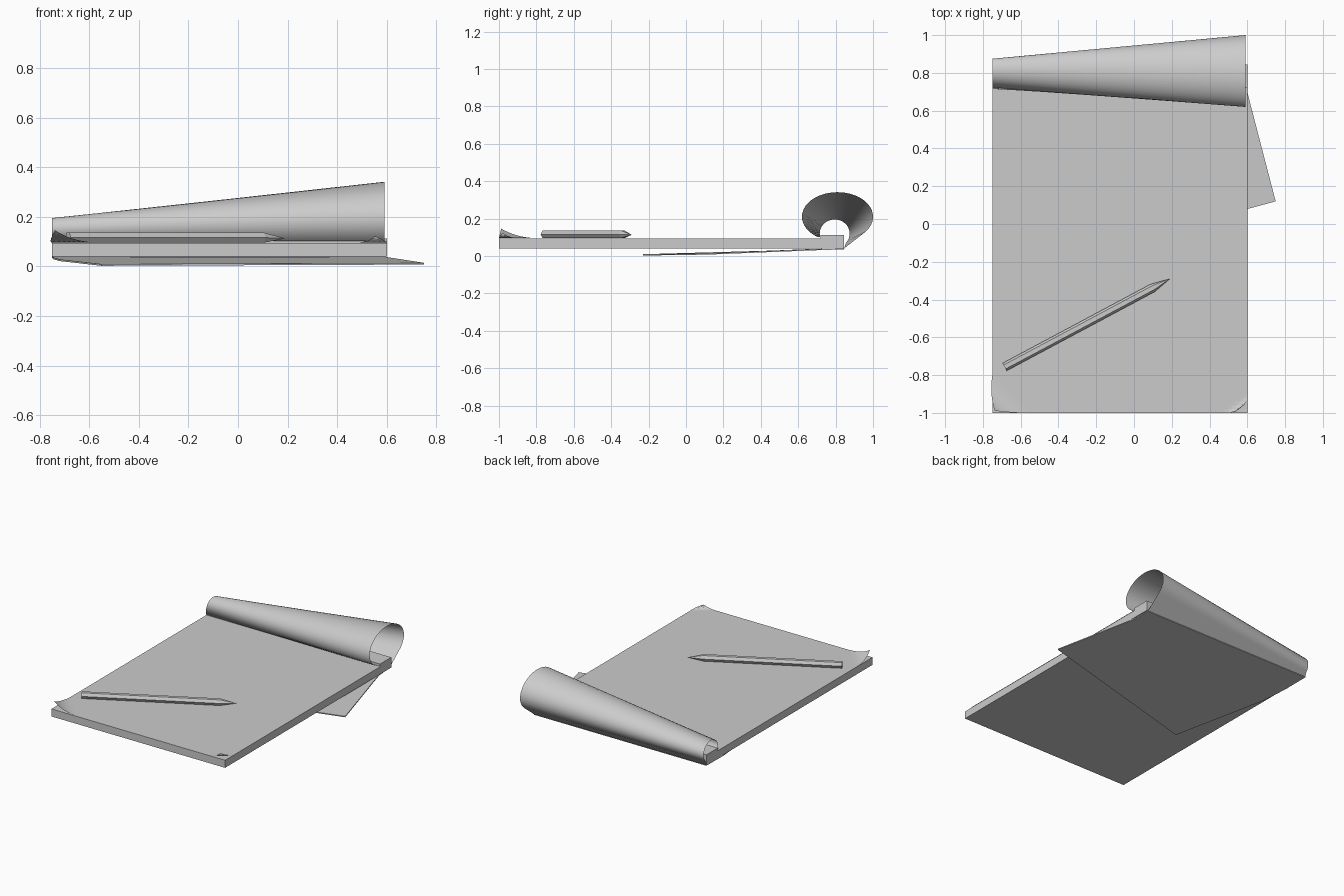
import bpy, math
from mathutils import Vector

cube = bpy.data.objects.get("Cube")
if cube:
    bpy.data.objects.remove(cube, do_unlink=True)

GREY = (0.6, 0.6, 0.6, 1)
mat = bpy.data.materials.new("light grey")
mat.use_nodes = True
mat.diffuse_color = GREY
mat.node_tree.nodes["Principled BSDF"].inputs["Base Color"].default_value = GREY


def make(name, verts, faces, smooth=False):
    mesh = bpy.data.meshes.new(name)
    mesh.from_pydata(verts, [], faces)
    mesh.materials.append(mat)
    obj = bpy.data.objects.new(name, mesh)
    bpy.context.collection.objects.link(obj)
    if smooth:
        mesh.shade_smooth()
    return obj


def sheet(name, rows, smooth=False):
    """Skin a list of equally long point rows."""
    n = len(rows[0])
    verts = [p for row in rows for p in row]
    faces = [(i * n + j, i * n + j + 1, (i + 1) * n + j + 1, (i + 1) * n + j)
             for i in range(len(rows) - 1) for j in range(n - 1)]
    return make(name, verts, faces, smooth)


def box(name, lo, hi):
    verts = [(x, y, z) for x in (lo[0], hi[0]) for y in (lo[1], hi[1]) for z in (lo[2], hi[2])]
    faces = [(0, 1, 3, 2), (4, 6, 7, 5), (0, 4, 5, 1), (2, 3, 7, 6), (0, 2, 6, 4), (1, 5, 7, 3)]
    return make(name, verts, faces)


LEFT, RIGHT, FRONT, BACK = -0.75, 0.6, -1.0, 0.845

# Paper block and raised binding strip
box("paper_block", (LEFT, FRONT, 0.04), (RIGHT, BACK, 0.093))
box("binding_strip", (LEFT, 0.72, 0.09), (RIGHT, BACK, 0.112))


# Top page with curled front corners
def page_point(x, y):
    z, dx = 0.096, 0.0
    a = max(0, 1 - ((x - LEFT) / 0.2 + (y - FRONT) / 0.2))
    b = max(0, 1 - ((RIGHT - x) / 0.12 + (y - FRONT) / 0.09))
    z += 0.05 * a ** 2 + 0.027 * b ** 1.5
    dx = -0.03 * a * (1 - a) + 0.012 * a ** 2 - 0.05 * b ** 2
    return (x + dx, y + 0.012 * a ** 2 + 0.02 * b ** 2, z)


xs = ([LEFT + 0.02 * i for i in range(11)] + [0.0]
      + [RIGHT - 0.02 * i for i in range(6, -1, -1)])
ys = [FRONT + 0.02 * i for i in range(11)] + [0.0, 0.72]
sheet("top_page", [[page_point(x, y) for x in xs] for y in ys])


# Turned pages, rolled into a widening cone over the binding
def roll_section(x, cy, cz, ry, rz, start, end=220, steps=40):
    pts = []
    for i in range(steps + 1):
        t = math.radians(start + (end - start) * i / steps)
        pts.append((x, cy - ry * math.cos(t), cz + rz * math.sin(t)))
    return pts + [(x, BACK, 0.04)]


small = roll_section(LEFT, 0.795, 0.12, 0.08, 0.075, -15)
large = roll_section(0.59, 0.81, 0.21, 0.19, 0.131, -55)
sheet("rolled_pages", [small, large], smooth=True)

# Turned pages continuing askew beneath the block
left_edge = [(LEFT, BACK, 0.039), (-0.745, 0.65, 0.033), (-0.72, 0.45, 0.025), (-0.55, -0.23, 0.006)]
right_edge = [(0.59, BACK, 0.039), (0.595, 0.72, 0.035), (0.62, 0.62, 0.031), (0.75, 0.12, 0.011)]
flap = sheet("folded_under_pages", [left_edge, right_edge])
solid = flap.modifiers.new("thickness", "SOLIDIFY")
solid.thickness = 0.007
solid.offset = 0

# Hexagonal pencil lying on the page
tail, neck, tip = Vector((-0.685, -0.757, 0.116)), Vector((0.1, -0.338, 0.116)), Vector((0.19, -0.29, 0.113))
side = Vector((0, 0, 1)).cross(neck - tail).normalized()
ring = [side * 0.023 * math.cos(k * math.pi / 3) + Vector((0, 0, 0.023 * math.sin(k * math.pi / 3)))
        for k in range(6)]
verts = [end + r for end in (tail, neck) for r in ring] + [tip]
faces = [tuple(range(6))]
for k in range(6):
    m = (k + 1) % 6
    faces += [(k, k + 6, m + 6, m), (k + 6, 12, m + 6)]
make("pencil", verts, faces)

# Consistent outward normals on the closed parts
import bmesh
for name in ("pencil", "paper_block", "binding_strip"):
    mesh = bpy.data.objects[name].data
    bm = bmesh.new()
    bm.from_mesh(mesh)
    bmesh.ops.recalc_face_normals(bm, faces=bm.faces)
    bm.to_mesh(mesh)
    bm.free()
